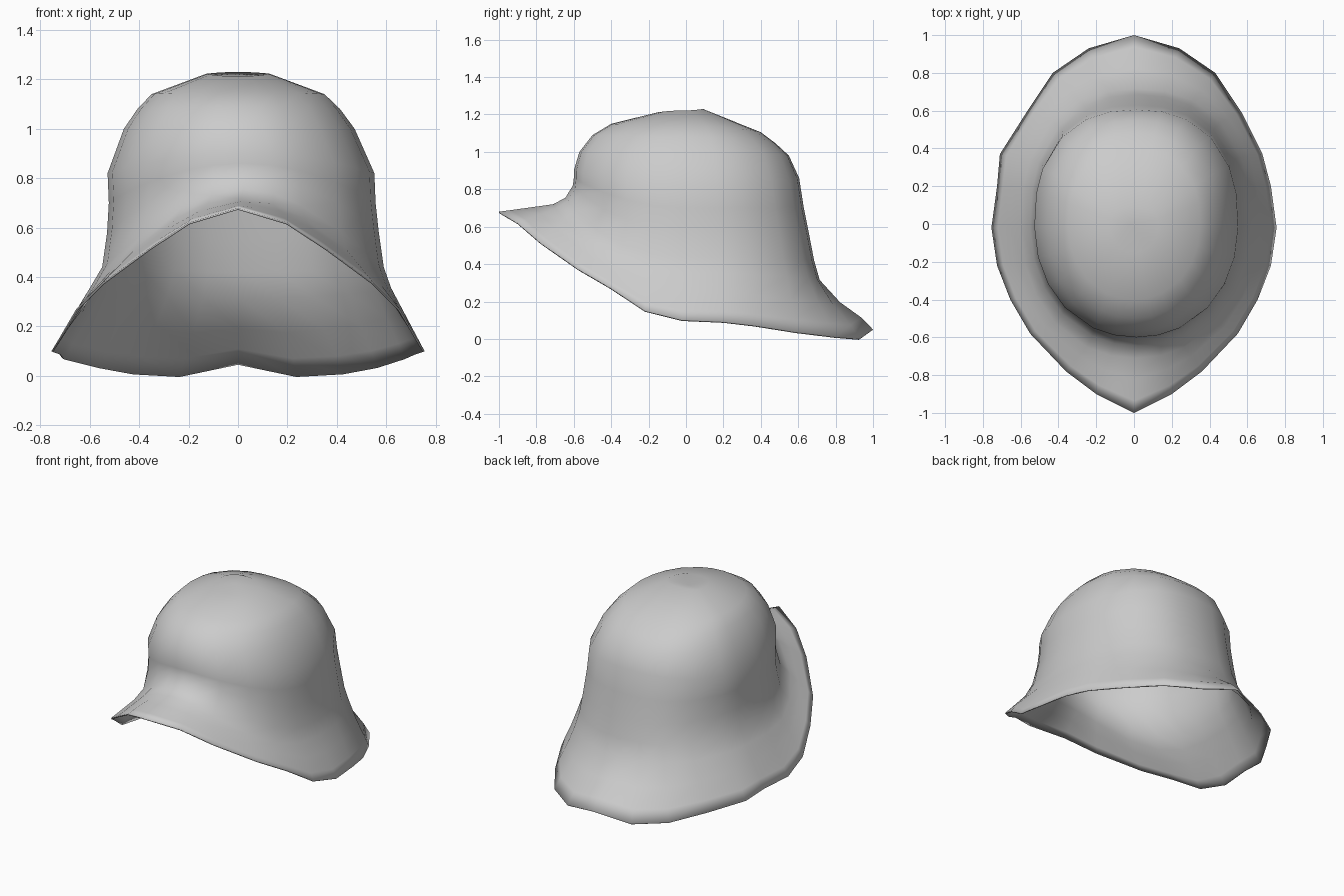
import bpy, bmesh, math
from mathutils import Vector

if "Cube" in bpy.data.objects:
    bpy.data.objects.remove(bpy.data.objects["Cube"])

grey = bpy.data.materials.new("felt_grey")
grey.diffuse_color = (0.6, 0.6, 0.6, 1)
grey.use_nodes = True
grey.node_tree.nodes["Principled BSDF"].inputs["Base Color"].default_value = grey.diffuse_color

# Right half of the brim edge, from front tip to back
half = [(0, -1, .68), (.20, -.90, .62), (.36, -.78, .515), (.55, -.58, .375),
        (.655, -.40, .27), (.725, -.22, .15), (.755, -.02, .10), (.725, .20, .09),
        (.68, .37, .07), (.57, .59, .035), (.43, .80, .01), (.24, .93, .0), (0, 1, .05)]
edge = [Vector(p) for p in half]
edge += [Vector((-x, y, z)) for x, y, z in half[-2:0:-1]]
edge[-8].x -= .03          # the left rim bulges slightly

# Rings from crease to crown: half width, front and back depth,
# front, side and back height, sideways shift, and how fast the front drops
rings = [(.61, .71, .715, .72, .355, .315, .01, 2.6),
         (.57, .645, .685, .755, .44, .42, .02, 2.5),
         (.55, .605, .66, .82, .58, .55, .02, 2.2),
         (.54, .60, .63, .86, .70, .70, .017, 2),
         (.54, .60, .605, .90, .82, .86, .012, 2),
         (.467, .57, .55, 1.0, 1.0, .98, .005, 2),
         (.41, .50, .48, 1.09, 1.08, 1.045, .003, 2),
         (.35, .40, .40, 1.15, 1.14, 1.105, .0, 2),
         (.13, .15, .09, 1.212, 1.222, 1.23, .0, 2)]


def ring_point(p, ring):
    """Point on a slightly squared oval in the direction of edge point p."""
    rx, front, back, zf, zs, zb, shift, drop = ring
    a = math.atan2(p.x, -p.y)
    s, c = math.sin(a), math.cos(a)
    e, depth, z_end, d = (2.1, front, zf, drop) if c > 0 else (2.35, back, zb, 2)
    k = (abs(s) ** e + abs(c) ** e) ** (-1 / e)
    return Vector((rx * s * k + shift, -depth * c * k, zs + (z_end - zs) * abs(c) ** d))


# Turned-down hem, and a brim that dishes slightly towards the back
crease = [ring_point(p, rings[0]) for p in edge]
hem = [p.lerp(q, .22) + Vector((0, 0, .006 * max(0, p.y))) for p, q in zip(edge, crease)]
dish = [p.lerp(q, .62) - Vector((0, 0, .018 * max(0, p.y))) for p, q in zip(edge, crease)]
loops = [edge, hem, dish] + [[ring_point(p, r) for p in edge] for r in rings]

# Brim and dome as one continuous shell
bm = bmesh.new()
vl = [[bm.verts.new(p) for p in loop] for loop in loops]
n = len(edge)
for a, b in zip(vl, vl[1:]):
    for i in range(n):
        j = (i + 1) % n
        bm.faces.new((a[i], a[j], b[j], b[i]))
# Small dent in the crown
centre = bm.verts.new((-.02, .0, 1.21))
for i in range(n):
    bm.faces.new((vl[-1][i], vl[-1][(i + 1) % n], centre))
bmesh.ops.recalc_face_normals(bm, faces=bm.faces[:])
mesh = bpy.data.meshes.new("hat_shell")
bm.to_mesh(mesh)
bm.free()
mesh.materials.append(grey)
hat = bpy.data.objects.new("hat_shell", mesh)
bpy.context.collection.objects.link(hat)

# Thin lining on the inside
solid = hat.modifiers.new("thickness", 'SOLIDIFY')
solid.thickness = .008
solid.offset = -1

bpy.context.view_layer.objects.active = hat
hat.select_set(True)
bpy.ops.object.shade_smooth_by_angle(angle=math.radians(60))
